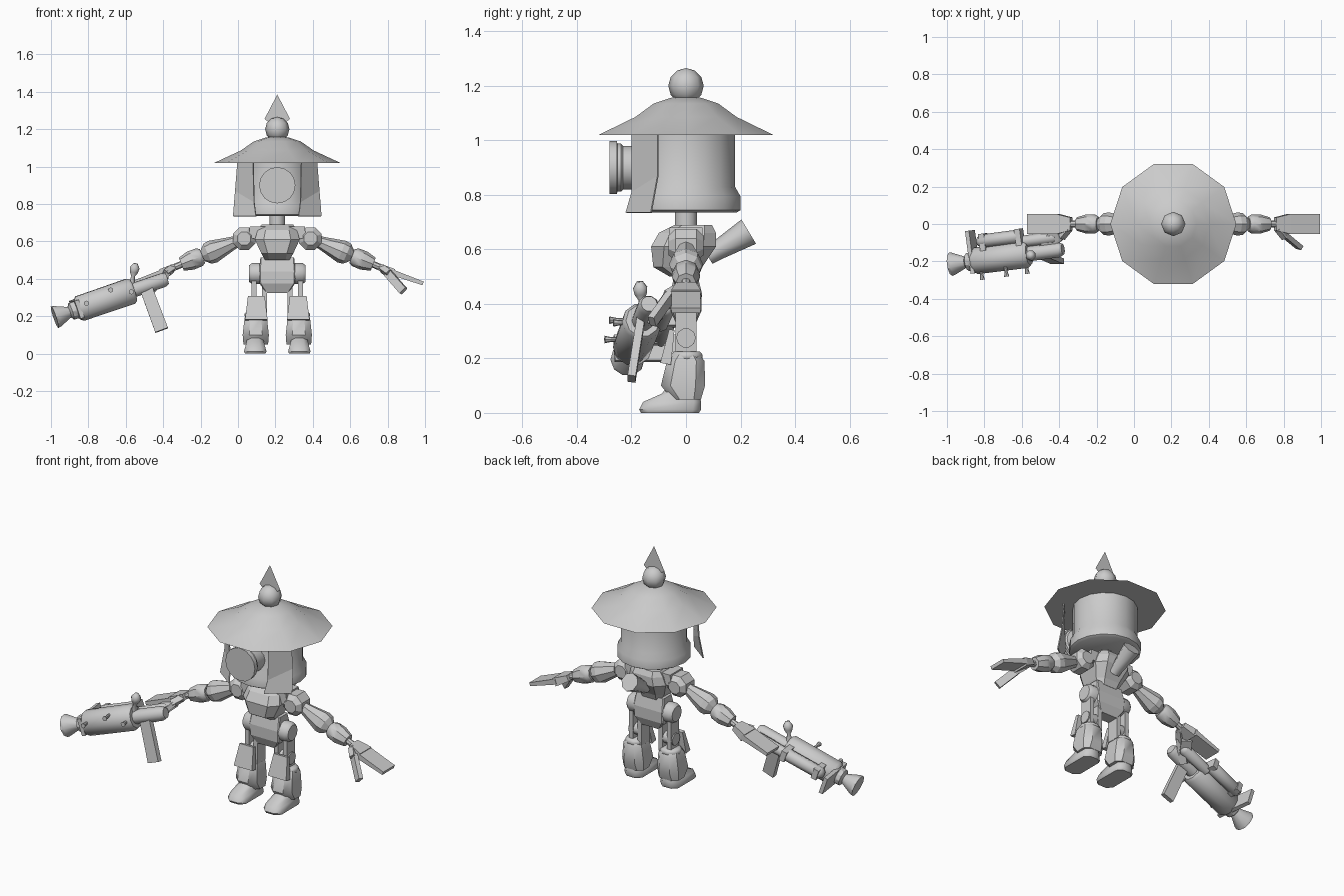
import bpy, bmesh, math
from mathutils import Vector

if "Cube" in bpy.data.objects:
    bpy.data.objects.remove(bpy.data.objects["Cube"])

CX = 0.21  # body centre line
grey = bpy.data.materials.new("plain_grey")
grey.diffuse_color = (0.6, 0.6, 0.6, 1)
grey.use_nodes = True
grey.node_tree.nodes["Principled BSDF"].inputs["Base Color"].default_value = grey.diffuse_color


def finish(name, bm, angle=None):
    bmesh.ops.recalc_face_normals(bm, faces=bm.faces)
    me = bpy.data.meshes.new(name)
    bm.to_mesh(me)
    bm.free()
    me.materials.append(grey)
    ob = bpy.data.objects.new(name, me)
    bpy.context.collection.objects.link(ob)
    if angle:
        bpy.ops.object.select_all(action='DESELECT')
        ob.select_set(True)
        bpy.context.view_layer.objects.active = ob
        bpy.ops.object.shade_smooth_by_angle(angle=math.radians(angle))
    return ob


def skin(name, rings, angle=None):
    """Join closed rings of points and cap both ends."""
    bm = bmesh.new()
    rows = [[bm.verts.new(p) for p in r] for r in rings]
    n = len(rows[0])
    for a, b in zip(rows, rows[1:]):
        for i in range(n):
            j = (i + 1) % n
            bm.faces.new((a[i], a[j], b[j], b[i]))
    bm.faces.new(rows[0])
    bm.faces.new(rows[-1])
    return finish(name, bm, angle)


def turned(name, a, b, profile, sides=8, angle=None, phase=0.0):
    """Round part from a to b; profile is (fraction along, radius)."""
    a, b = Vector(a), Vector(b)
    q = (b - a).to_track_quat('Z', 'Y')
    rings = []
    for t, r in profile:
        c = a.lerp(b, t)
        rings.append([c + q @ Vector((r * math.cos(phase + k * math.tau / sides),
                                      r * math.sin(phase + k * math.tau / sides), 0))
                      for k in range(sides)])
    return skin(name, rings, angle)


def stack(name, x, sections, cut=0.3, angle=None):
    """Chamfered box loft; sections are (z, half width, y front, y back)."""
    rings = []
    for z, h, y0, y1 in sections:
        c = cut * min(h, (y1 - y0) / 2)
        rings.append([(x + u, v, z) for u, v in (
            (h - c, y0), (h, y0 + c), (h, y1 - c), (h - c, y1),
            (c - h, y1), (-h, y1 - c), (-h, y0 + c), (c - h, y0))])
    return skin(name, rings, angle)


def bar(name, a, b, side, w0, w1, t0, t1):
    """Flat bar from a to b; w is half width along side, t half thickness."""
    a, b, side = Vector(a), Vector(b), Vector(side)
    up = (b - a).cross(side).normalized()
    side = up.cross(b - a).normalized()
    return skin(name, [[p + side * w * u + up * t * v for u, v in ((1, 1), (-1, 1), (-1, -1), (1, -1))]
                       for p, w, t in ((a, w0, t0), (b, w1, t1))])


# Hat, ball and flat spike
turned("hat", (CX, 0, 1.02), (CX, 0, 1.16),
       [(0, .337), (.47, .195), (.82, .125), (.97, .06), (1, .02)], 10, 50)
bm = bmesh.new()
bmesh.ops.create_uvsphere(bm, u_segments=8, v_segments=6, radius=.065)
bmesh.ops.translate(bm, verts=bm.verts, vec=(CX, 0, 1.2))
finish("hat_ball", bm, 60)
bm = bmesh.new()
bm.faces.new([bm.verts.new((CX + x, 0, z)) for x, z in ((0, 1.385), (-.068, 1.255), (0, 1.2), (.068, 1.255))])
finish("hat_spike", bm)

# Head, lens and neck
turned("head", (CX, 0, .735), (CX, 0, 1.03),
       [(0, .185), (.03, .2), (.2, .2), (.32, .18), (1, .18)], 16, 40)
turned("lens", (CX, -.15, .9), (CX, -.28, .9),
       [(0, .08), (.62, .08), (.68, .088), (.78, .088), (.8, .097), (1, .097)], 16, 40)
turned("neck", (CX, 0, .66), (CX, 0, .75), [(0, .042), (1, .042)], 10, 40)

# Torso with rear exhaust, waist and pelvis
stack("torso", CX, [(.5, .065, -.06, .045), (.535, .085, -.12, .06), (.61, .12, -.128, .11),
                    (.66, .105, -.1, .11), (.69, .085, -.04, .095)], .4)
stack("waist", CX, [(.46, .07, -.04, .04), (.52, .055, -.045, .04)])
turned("exhaust", (CX, .08, .575), (CX, .23, .665), [(0, .033), (.2, .035), (1, .052)], 8, 50)
stack("pelvis", CX, [(.325, .06, -.035, .035), (.375, .095, -.057, .057),
                     (.44, .098, -.058, .058), (.515, .09, -.04, .04)], .12)

for s, tag in ((-1, "left"), (1, "right")):
    def P(x, y, z):
        return (CX + s * x, y, z)

    # Cheek shield beside the face
    bm = bmesh.new()
    v = [bm.verts.new(P(*p)) for p in ((.214, -.105, 1.02), (.226, -.105, .87), (.237, -.13, .735),
                                       (.115, -.222, .735), (.125, -.2, .81), (.13, -.2, 1.02))]
    bm.faces.new((v[0], v[1], v[4], v[5]))
    bm.faces.new((v[1], v[2], v[3], v[4]))
    shield = finish(tag + "_cheek_shield", bm)
    shield.modifiers.new("thickness", 'SOLIDIFY').thickness = .006

    # Shoulder joint
    turned(tag + "_shoulder", P(.177, -.065, .615), P(.177, .065, .615),
           [(0, .038), (.2, .065), (.8, .065), (1, .038)], 8, phase=math.pi / 8)
    bar(tag + "_collar", P(.05, 0, .64), P(.15, 0, .65), (0, 1, 0), .06, .06, .04, .03)
    # Arm segments
    turned(tag + "_upper_arm", P(.2, 0, .607), P(.4, 0, .522),
           [(0, .03), (.2, .036), (.72, .062), (.86, .058), (1, .03)], 8)
    turned(tag + "_forearm", P(.4, 0, .522), P(.513, 0, .478),
           [(0, .04), (.15, .05), (.55, .052), (1, .037)], 8, 40)
    turned(tag + "_wrist", P(.5, 0, .483), P(.56, 0, .457), [(0, .018), (1, .018)], 8, 40)
    # Mitten hand and thumb
    bar(tag + "_palm", P(.545, 0, .465), P(.62, 0, .43), (0, 1, 0), .035, .054, .017, .024)
    bar(tag + "_fingers", P(.61, 0, .436), P(.78, 0, .375), (0, 1, 0), .054, .054, .016, .01)
    bar(tag + "_thumb_base", P(.56, -.02, .455), P(.6, -.065, .425), (0, 1, -.4), .02, .024, .016, .016)
    bar(tag + "_thumb", P(.59, -.055, .432), P(.675, -.125, .335), (1, -.4, .6), .022, .022, .013, .013)

    # Hip disc and paired thigh plates
    turned(tag + "_hip", P(.085, 0, .428), P(.15, 0, .428),
           [(0, .057), (.75, .057), (1, .045)], 12, 40)
    for k, x in enumerate((.068, .125)):
        bar(f"{tag}_thigh_plate_{k}", P(x, 0, .2), P(x, 0, .42), (0, 1, 0), .038, .038, .013, .013)
    # Knee, shin and boot
    turned(tag + "_knee", P(.07, 0, .275), P(.145, 0, .275), [(0, .036), (1, .036)], 10, 40)
    bar(tag + "_knee_guard", P(.112, -.075, .18), P(.112, -.052, .305), (1, 0, 0), .06, .045, .02, .01)
    turned(tag + "_knee_ring", P(.114, .003, .19), P(.114, .003, .225),
           [(0, .05), (.3, .06), (.7, .06), (1, .05)], 10, 60)
    stack(tag + "_shin", CX + s * .115, [(.05, .066, -.05, .055), (.1, .07, -.092, .07),
                                         (.19, .06, -.07, .068), (.215, .05, -.05, .05)], .5, 40)
    stack(tag + "_boot", CX + s * .118, [(0, .055, -.165, .048), (.012, .06, -.172, .055),
                                         (.04, .052, -.158, .055), (.07, .045, -.09, .05),
                                         (.11, .034, -.055, .04)], .5, 45)

# Blaster laid along one tilted axis
M, R = Vector((-.98, -.215, .195)), Vector((-.38, -.135, .4))
axis = (R - M).normalized()
side = Vector((0, 0, 1)).cross(axis).normalized()
if side.y < 0:
    side = -side
up = Vector((0, 0, 1)) - axis * axis.z
up.normalize()


def G(t, u=0, w=0):
    return M.lerp(R, t) + side * u + up * w


turned("blaster_muzzle", G(0), G(.24),
       [(0, .063), (.1, .06), (.55, .03), (.62, .048), (.85, .05), (1, .06)], 10, 35)
turned("blaster_body", G(.2), G(.7),
       [(0, .058), (.05, .072), (.95, .074), (1, .062)], 10, 40)
turned("blaster_barrel", G(.65), G(1), [(0, .04), (.9, .04), (1, .03)], 10, 40)
turned("blaster_side_tube", G(.27, .1, .02), G(.66, .1, .02),
       [(0, .02), (.08, .036), (.9, .036), (1, .02)], 8, 60)
turned("blaster_rear_tube", G(.64, .07), G(.97, .07), [(0, .03), (.9, .034), (1, .02)], 8, 60)
bar("blaster_flange", G(.19, .05), G(.225, .05), side, .115, .115, .05, .05)
for k, t in enumerate((.3, .62)):
    bar(f"blaster_bracket_{k}", G(t, .05, .02), G(t + .05, .05, .02), side, .09, .09, .03, .03)
# Small side pegs
for k, (t, w) in enumerate(((.27, .02), (.5, .045), (.66, .0))):
    turned(f"blaster_peg_{k}", G(t, -.05, w), G(t, -.105, w), [(0, .008), (.6, .009), (1, .014)], 8, 40)
# Sight knob and grip
turned("blaster_sight", G(.7, -.0, .03), (-.548, -.17, .482),
       [(0, .02), (.4, .01), (.6, .024), (.8, .028), (1, .012)], 8, 60)
bar("blaster_grip", (-.49, -.165, .345), (-.408, -.2, .125), (1, 0, .3), .034, .036, .015, .015)
bar("blaster_handle", (-.47, -.13, .36), (-.40, -.02, .42), (1, 0, .3), .035, .03, .02, .02)
